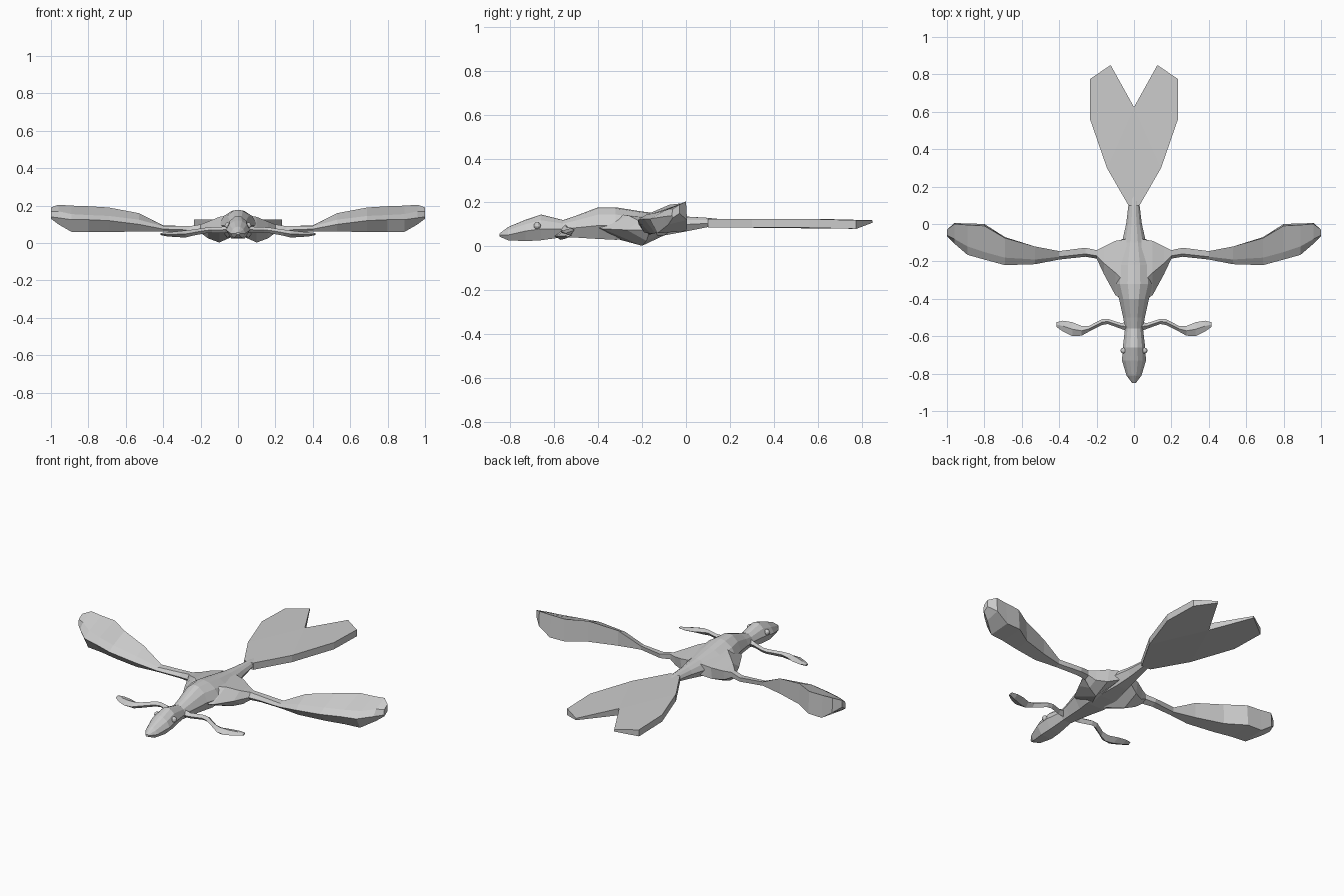
import bpy, bmesh, math

grey = bpy.data.materials.new("soft_grey")
grey.diffuse_color = (0.6, 0.6, 0.6, 1)


def finish(name, bm, mirror=False):
    bmesh.ops.remove_doubles(bm, verts=bm.verts, dist=0.0005)
    bmesh.ops.recalc_face_normals(bm, faces=bm.faces)
    me = bpy.data.meshes.new(name)
    bm.to_mesh(me)
    bm.free()
    me.materials.append(grey)
    ob = bpy.data.objects.new(name, me)
    bpy.context.collection.objects.link(ob)
    if mirror:
        ob.modifiers.new("mirror", "MIRROR").use_mirror_merge = False
    return ob


def loft(name, rings, mirror=False):
    """Skin a list of equal-length point rings and cap both ends."""
    bm = bmesh.new()
    vs = [[bm.verts.new(p) for p in ring] for ring in rings]
    n = len(vs[0])
    for a, b in zip(vs, vs[1:]):
        for i in range(n):
            j = (i + 1) % n
            bm.faces.new((a[i], a[j], b[j], b[i]))
    bm.faces.new(vs[0])
    bm.faces.new(vs[-1])
    return finish(name, bm, mirror)


# Head, neck, torso and tail root: y, half width, bottom z, side z, top z
body = [
    (-0.85, 0.010, 0.045, 0.052, 0.058),
    (-0.81, 0.040, 0.028, 0.052, 0.088),
    (-0.73, 0.064, 0.024, 0.070, 0.122),
    (-0.66, 0.060, 0.028, 0.080, 0.145),
    (-0.56, 0.048, 0.042, 0.080, 0.120),
    (-0.50, 0.058, 0.040, 0.085, 0.140),
    (-0.40, 0.080, 0.034, 0.095, 0.178),
    (-0.32, 0.105, 0.030, 0.095, 0.178),
    (-0.22, 0.100, 0.035, 0.095, 0.162),
    (-0.10, 0.065, 0.050, 0.095, 0.145),
    (0.00, 0.042, 0.068, 0.100, 0.136),
    (0.10, 0.030, 0.088, 0.105, 0.130),
    (0.16, 0.030, 0.090, 0.105, 0.124),
]
rings = []
for y, w, lo, mid, hi in body:
    right = [(0.32 * w, y, hi - 0.04 * (hi - lo)), (0.72 * w, y, mid + 0.6 * (hi - mid)),
             (w, y, mid), (0.55 * w, y, lo)]
    rings.append([(0, y, hi)] + right + [(-a, b, c) for a, b, c in reversed(right)])
loft("body", rings)

# Hind legs and webbed feet: x, then (y, z) of front, front top, back top, back bottom, front bottom
hind = [
    (0.04, (-0.42, 0.09), (-0.32, 0.15), (-0.08, 0.13), (-0.07, 0.07), (-0.30, 0.03)),
    (0.10, (-0.38, 0.08), (-0.26, 0.14), (-0.09, 0.12), (-0.10, 0.05), (-0.20, 0.003)),
    (0.16, (-0.27, 0.075), (-0.21, 0.115), (-0.12, 0.105), (-0.13, 0.05), (-0.18, 0.025)),
    (0.20, (-0.185, 0.075), (-0.17, 0.10), (-0.14, 0.10), (-0.14, 0.07), (-0.17, 0.055)),
    (0.26, (-0.175, 0.07), (-0.16, 0.09), (-0.127, 0.09), (-0.13, 0.065), (-0.16, 0.055)),
    (0.40, (-0.19, 0.075), (-0.175, 0.09), (-0.145, 0.095), (-0.15, 0.07), (-0.175, 0.062)),
    (0.53, (-0.215, 0.10), (-0.19, 0.125), (-0.12, 0.16), (-0.12, 0.07), (-0.19, 0.063)),
    (0.69, (-0.22, 0.12), (-0.18, 0.145), (-0.075, 0.19), (-0.07, 0.07), (-0.16, 0.058)),
    (0.80, (-0.19, 0.125), (-0.15, 0.15), (-0.01, 0.197), (0.0, 0.07), (-0.14, 0.06)),
    (0.89, (-0.165, 0.125), (-0.12, 0.155), (-0.005, 0.20), (0.003, 0.07), (-0.13, 0.06)),
    (0.96, (-0.105, 0.135), (-0.08, 0.17), (0.0, 0.205), (0.005, 0.12), (-0.08, 0.10)),
    (1.00, (-0.065, 0.14), (-0.06, 0.17), (-0.03, 0.19), (-0.03, 0.15), (-0.06, 0.13)),
]
loft("hind_leg", [[(x, y, z) for y, z in pts] for x, *pts in hind], True)

# Front legs and paddle feet: x, front y, back y, bottom z, top z
front = [
    (0.02, -0.58, -0.52, 0.055, 0.105),
    (0.07, -0.56, -0.53, 0.055, 0.088),
    (0.14, -0.535, -0.507, 0.055, 0.085),
    (0.17, -0.54, -0.508, 0.053, 0.083),
    (0.24, -0.575, -0.545, 0.040, 0.072),
    (0.28, -0.597, -0.545, 0.030, 0.068),
    (0.33, -0.600, -0.525, 0.032, 0.062),
    (0.38, -0.575, -0.517, 0.036, 0.058),
    (0.415, -0.550, -0.525, 0.043, 0.054),
]
rings = []
for x, a, b, lo, hi in front:
    m, h = (a + b) / 2, (lo + hi) / 2
    rings.append([(x, a, h), (x, m, hi), (x, b, h + 0.005), (x, m, lo)])
loft("front_leg", rings, True)

# Forked tail fan: mirrored outline with top and bottom sheets
half = [(0.03, 0.10), (0.145, 0.30), (0.235, 0.56), (0.235, 0.775), (0.125, 0.85)]
outline = half + [(0, 0.625)] + [(-x, y) for x, y in reversed(half)]
bm = bmesh.new()
top = [bm.verts.new((x, y, 0.125 if y < 0.7 else 0.119)) for x, y in outline]
low = [bm.verts.new((x, y, 0.085 if y < 0.7 else 0.080 if y < 0.8 else 0.108)) for x, y in outline]
n = len(outline)
for i in range(n):
    j = (i + 1) % n
    bm.faces.new((top[i], top[j], low[j], low[i]))
for v in (top, low):
    bm.faces.new([v[0], v[1], v[5], v[9], v[10]])
    for side in (v[1:6], v[5:10]):
        bm.faces.new(side)
finish("tail_fan", bm)

# Eyes
for s in (-1, 1):
    bm = bmesh.new()
    bmesh.ops.create_uvsphere(bm, u_segments=10, v_segments=6, radius=0.016)
    bmesh.ops.translate(bm, verts=bm.verts, vec=(s * 0.056, -0.677, 0.094))
    finish("right_eye" if s > 0 else "left_eye", bm)
